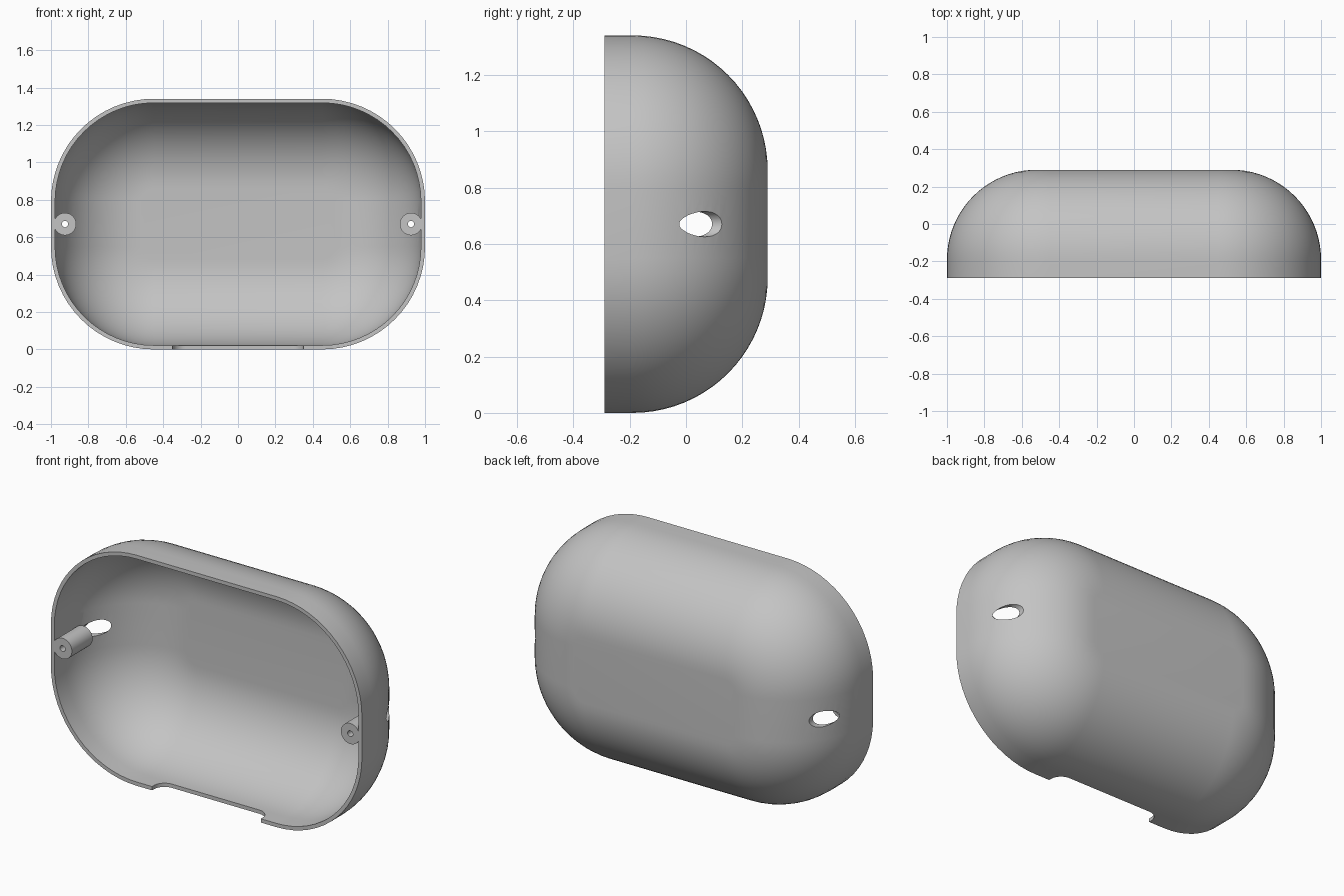
import bpy, bmesh, math
from mathutils import Matrix

if "Cube" in bpy.data.objects:
    bpy.data.objects.remove(bpy.data.objects["Cube"], do_unlink=True)

HALF_W, HALF_H = 1.0, 0.67        # half width and half height
FRONT, BACK = -0.29, 0.29
CORNER, FILLET, WALL = 0.55, 0.48, 0.022
POST_X, POST_END = 0.925, -0.1

grey = bpy.data.materials.new("plain grey")
grey.use_nodes = True
colour = (0.55, 0.55, 0.55, 1)
grey.diffuse_color = colour
grey.node_tree.nodes["Principled BSDF"].inputs["Base Color"].default_value = colour


def rounded_rect(a, b, r, steps):
    """Outline of a rounded rectangle centred on the origin."""
    points = []
    for k, (sx, sy) in enumerate([(1, 1), (-1, 1), (-1, -1), (1, -1)]):
        for i in range(steps + 1):
            t = math.pi / 2 * (k + i / steps)
            points.append((sx * (a - r) + r * math.cos(t),
                           sy * (b - r) + r * math.sin(t)))
    return points


def loft(name, rings):
    """Closed solid through matching rings, capped at both ends."""
    bm = bmesh.new()
    loops = [[bm.verts.new(p) for p in ring] for ring in rings]
    for a, b in zip(loops, loops[1:]):
        for i in range(len(a)):
            j = (i + 1) % len(a)
            bm.faces.new((a[i], a[j], b[j], b[i]))
    bm.faces.new(loops[0][::-1])
    bm.faces.new(loops[-1])
    bmesh.ops.recalc_face_normals(bm, faces=bm.faces)
    mesh = bpy.data.meshes.new(name)
    bm.to_mesh(mesh)
    bm.free()
    mesh.materials.append(grey)
    obj = bpy.data.objects.new(name, mesh)
    bpy.context.collection.objects.link(obj)
    return obj


def rod(name, x, radius, y0, y1, sides=40):
    """Cylinder along y at mid height."""
    circle = [(x + radius * math.cos(math.tau * i / sides),
               HALF_H + radius * math.sin(math.tau * i / sides)) for i in range(sides)]
    return loft(name, [[(px, y, pz) for px, pz in circle] for y in (y0, y1)])


def dome_rings(inset, steps=20):
    """Rings from the front rim to the flat back, inset by a wall thickness."""
    def ring(d, y):
        outline = rounded_rect(HALF_W - d, HALF_H - d, CORNER - d, 16)
        return [(x, y, z + HALF_H) for x, z in outline]
    radius = FILLET - inset
    rings = [ring(inset, FRONT)]
    for i in range(steps + 1):
        t = math.pi / 2 * i / steps
        rings.append(ring(inset + radius * (1 - math.cos(t)),
                          BACK - FILLET + radius * math.sin(t)))
    return rings


def combine(target, tool, operation):
    """Apply a boolean and discard the tool."""
    tool.hide_render = True
    mod = target.modifiers.new(operation, "BOOLEAN")
    mod.operation, mod.solver, mod.object = operation, "EXACT", tool
    bpy.context.view_layer.objects.active = target
    bpy.ops.object.modifier_apply(modifier=mod.name)
    bpy.data.objects.remove(tool, do_unlink=True)


# Hollow shell: outer skin, front rim, inner skin
shell = loft("cover_shell", dome_rings(0)[::-1] + dome_rings(WALL))

# Screw posts with a narrow hole and a wide bore open to the back
for x in (-POST_X, POST_X):
    combine(shell, rod("screw_post", x, 0.06, FRONT, POST_END), "UNION")
    combine(shell, rod("bore_cutter", x, 0.045, POST_END - 0.003, 0.5), "DIFFERENCE")
    combine(shell, rod("hole_cutter", x, 0.017, -0.5, 0), "DIFFERENCE")

# Cable notch with rounded ends in the bottom rim
notch = rounded_rect(0.35, 0.085, 0.07, 10)
cutter = loft("notch_cutter", [[(x, y + FRONT, z) for x, y in notch] for z in (-0.1, 0.1)])
combine(shell, cutter, "DIFFERENCE")

# Smooth shading with crisp rims
bpy.ops.object.select_all(action="DESELECT")
shell.select_set(True)
bpy.context.view_layer.objects.active = shell
bpy.ops.object.shade_smooth_by_angle(angle=math.radians(30))
